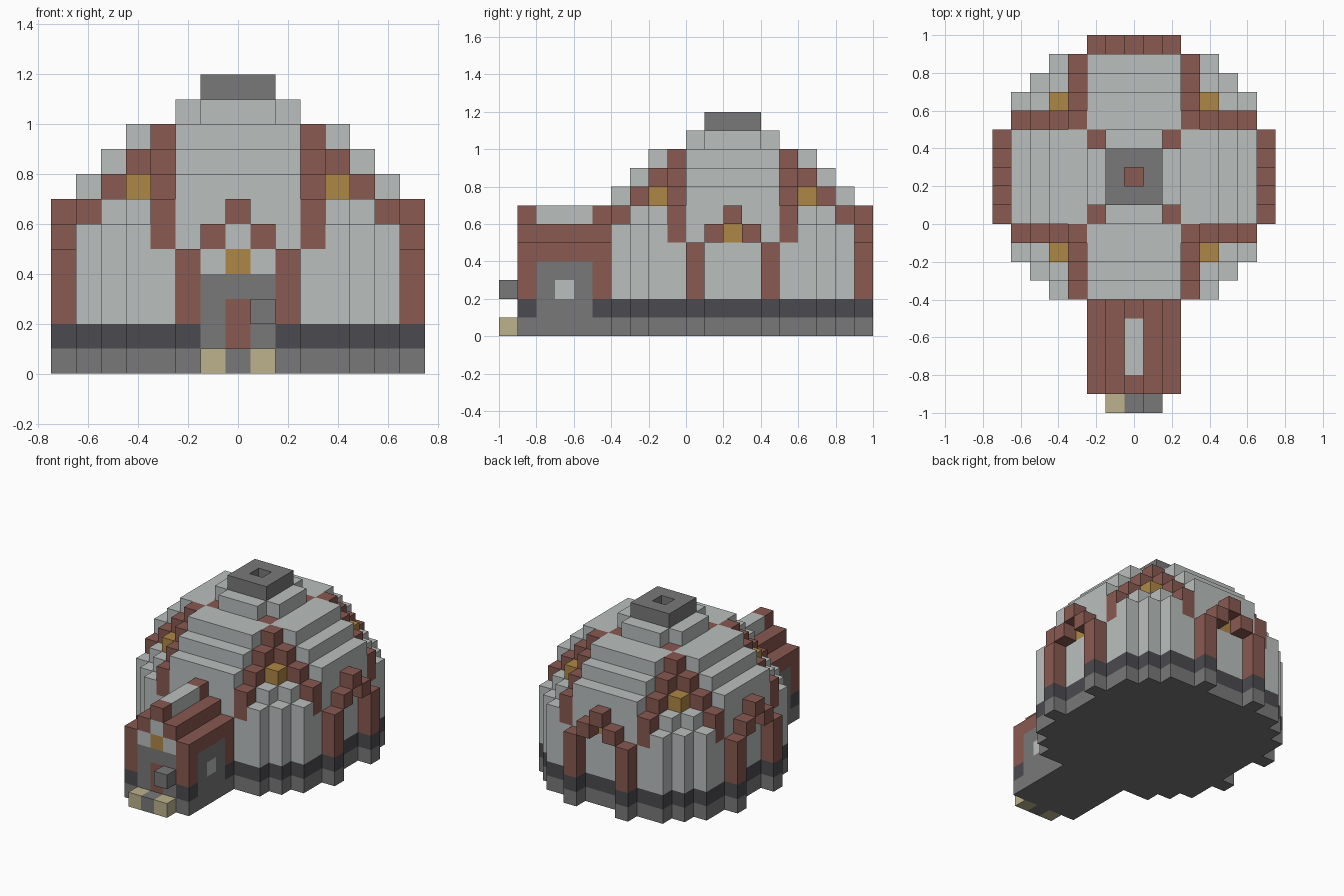
import bpy, bmesh
from mathutils import Vector

cube = bpy.data.objects.get("Cube")
if cube:
    bpy.data.objects.remove(cube)

CELL = 0.1
CENTRE_Y = 0.25   # middle of the dome; the hall runs towards -y

COLOURS = {
    "pale_plaster": (0.49, 0.52, 0.515),
    "grey_stone": (0.19, 0.19, 0.19),
    "dark_stone": (0.07, 0.07, 0.08),
    "red_wood": (0.25, 0.10, 0.082),
    "lamp_gold": (0.43, 0.245, 0.06),
    "sandstone": (0.51, 0.445, 0.27),
}
NAMES = list(COLOURS)
MATERIALS = []
for name, rgb in COLOURS.items():
    mat = bpy.data.materials.new(name)
    mat.use_nodes = True
    mat.diffuse_color = (*rgb, 1)
    bsdf = mat.node_tree.nodes["Principled BSDF"]
    bsdf.inputs["Base Color"].default_value = (*rgb, 1)
    bsdf.inputs["Roughness"].default_value = 0.9
    MATERIALS.append(mat)

cells = {}   # (i, j, k) -> (part, colour)


def fill(part, colour, xs, ys, zs):
    for i in xs:
        for j in ys:
            for k in zs:
                cells[i, j, k] = (part, colour)


def column(i, j, height, part="dome_wall"):
    """Stone footing, dark course, then plaster up to the height."""
    fill("footing", "grey_stone", [i], [j], [0])
    fill("footing", "dark_stone", [i], [j], [1])
    fill(part, "pale_plaster", [i], [j], range(2, height))


# Stepped dome: four broad arms, ribs beside them, low diagonal corners
ARM = {0: 11, 1: 11, 2: 11, 3: 10, 4: 10, 5: 9, 6: 8}
for i in range(-6, 7):
    for j in range(-6, 7):
        far, near = max(abs(i), abs(j)), min(abs(i), abs(j))
        if near <= 2:
            column(i, j, ARM[far])
            if far == near == 2:
                del cells[i, j, 10]
                fill("dome_rib", "red_wood", [i], [j], [9])
        elif near == 3:
            column(i, j, 13 - far)
            fill("dome_rib", "red_wood", [i], [j], range(5, 13 - far))
        elif far + near <= 10:
            column(i, j, 16 - far - near)
            if far == 4:
                fill("corner_lamp", "lamp_gold", [i], [j], [7])

# Chimney with an open shaft
fill("chimney", "grey_stone", range(-1, 2), range(-1, 2), [11])
for k in (10, 11):
    del cells[0, 0, k]
fill("chimney_floor", "red_wood", [0], [0], [9])

# Three arched gates on the left, right and back
for turn in (lambda a, b: (a, b), lambda a, b: (-a, b), lambda a, b: (b, a)):
    for side in (-2, 2):
        x, y = turn(7, side)
        column(x, y, 2)
        fill("gate_post", "red_wood", [x], [y], range(2, 5))
    for side, k in ((-1, 5), (0, 6), (1, 5)):
        x, y = turn(7, side)
        fill("gate_arch", "red_wood", [x], [y], [k])
    x, y = turn(6, 0)
    fill("gate_lamp", "lamp_gold", [x], [y], [5])

# Entrance hall
HALL = range(-11, -6)
INNER = range(-10, -7)
for j in HALL:
    for i in range(-2, 3):
        column(i, j, 7 - abs(i), "hall_wall")
fill("hall_roof", "red_wood", (-1, 1), HALL, [5])
fill("hall_side", "red_wood", (-2, 2), HALL, range(2, 5))
fill("hall_side_panel", "grey_stone", (-2, 2), INNER, range(1, 4))
fill("hall_window", "pale_plaster", (-2, 2), [-9], [2])
fill("hall_ridge", "red_wood", [0], (-11, -7), [6])

# Doorway, lamp, steps and the block beside the door
fill("door_frame", "grey_stone", range(-1, 2), [-11], range(1, 4))
fill("door", "red_wood", [0], [-11], (1, 2))
fill("door_lamp", "lamp_gold", [0], [-11], [4])
fill("step_middle", "grey_stone", [0], [-12], [0])
fill("step_sides", "sandstone", (-1, 1), [-12], [0])
fill("door_block", "grey_stone", [1], [-12], [2])


def build(part):
    """Make the outer skin of one part, one square per open cell side."""
    bm = bmesh.new()
    for cell, (owner, colour) in cells.items():
        if owner != part:
            continue
        mid = Vector(cell) * CELL + Vector((0, CENTRE_Y, CELL / 2))
        for axis in range(3):
            for sign in (-1, 1):
                step = [0, 0, 0]
                step[axis] = sign
                if tuple(a + b for a, b in zip(cell, step)) in cells:
                    continue
                n = Vector(step)
                u = Vector([n[2], n[0], n[1]])
                v = n.cross(u)
                corners = (-u - v, u - v, u + v, v - u)
                verts = [bm.verts.new(mid + (n + c) * CELL / 2) for c in corners]
                bm.faces.new(verts).material_index = NAMES.index(colour)
    if bm.faces:
        bmesh.ops.remove_doubles(bm, verts=bm.verts[:], dist=0.001)
        mesh = bpy.data.meshes.new(part)
        bm.to_mesh(mesh)
        for mat in MATERIALS:
            mesh.materials.append(mat)
        bpy.context.collection.objects.link(bpy.data.objects.new(part, mesh))
    bm.free()


for part in sorted({owner for owner, _ in cells.values()}):
    build(part)
